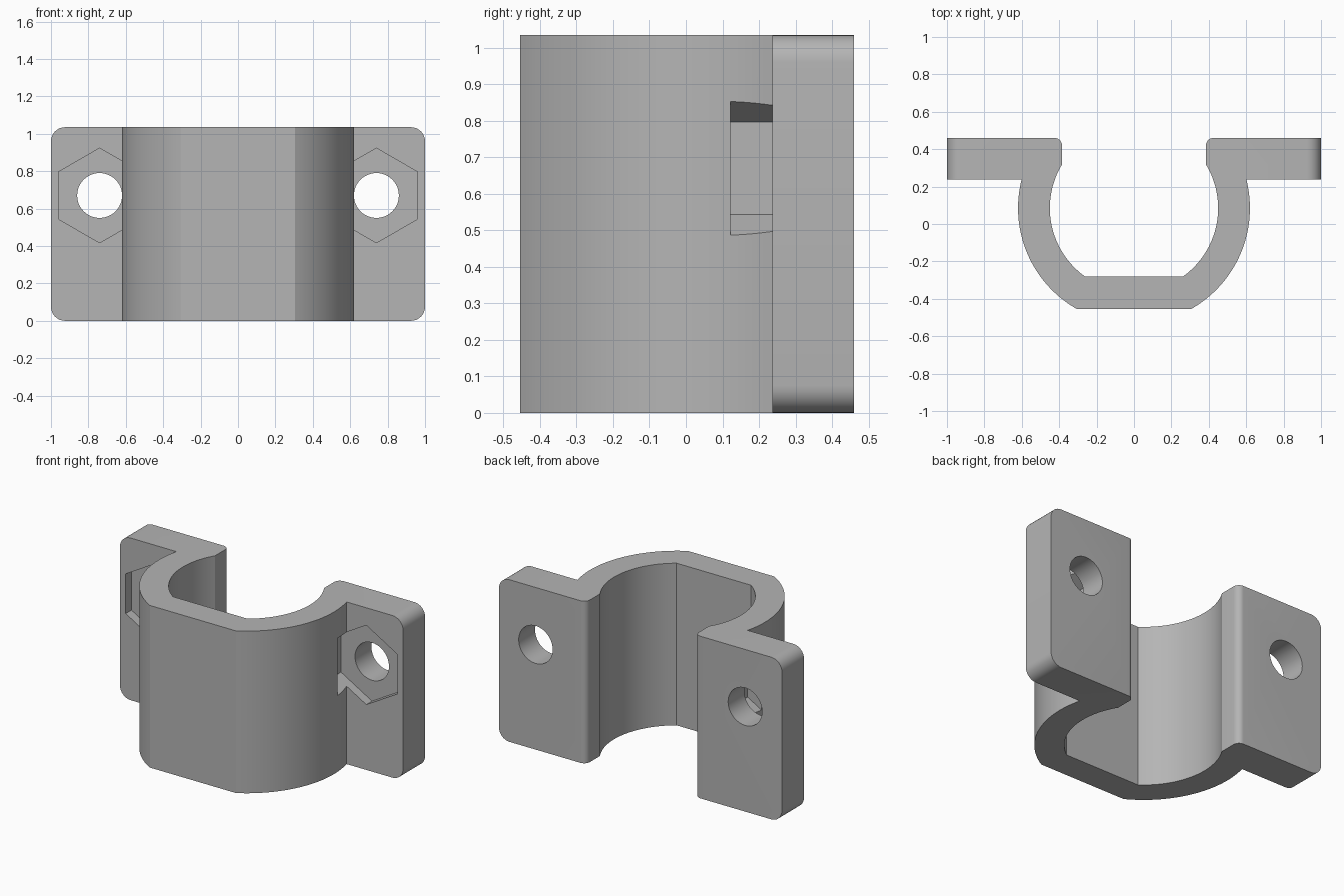
import bpy, bmesh, math
from mathutils import Matrix

if "Cube" in bpy.data.objects:
    bpy.data.objects.remove(bpy.data.objects["Cube"], do_unlink=True)

HEIGHT = 1.035
CENTRE_Y = 0.085            # axis of the round clamp body
R_OUT, R_IN = 0.62, 0.45
FRONT, INNER_FLAT = -0.455, -0.28
WING_FRONT, WING_BACK = 0.237, 0.46
LIP_X, LIP_R, CORNER_R = 0.385, 0.04, 0.075
BOLT_X, BOLT_Z = 0.74, 0.67

grey = bpy.data.materials.new("plain grey")
grey.use_nodes = True
colour = (0.46, 0.46, 0.46, 1)
grey.diffuse_color = colour
grey.node_tree.nodes["Principled BSDF"].inputs["Base Color"].default_value = colour


def arc(cx, cy, r, a0, a1, n):
    angles = [a0 + (a1 - a0) * i / n for i in range(n + 1)]
    return [(cx + r * math.cos(a), cy + r * math.sin(a)) for a in angles]


def angle_at(y, r):
    return math.asin((y - CENTRE_Y) / r)


def make_object(name, bm):
    mesh = bpy.data.meshes.new(name)
    bm.to_mesh(mesh)
    bm.free()
    mesh.materials.append(grey)
    obj = bpy.data.objects.new(name, mesh)
    bpy.context.collection.objects.link(obj)
    return obj


def prism_along_y(name, x, radius, sides, y0, y1):
    bm = bmesh.new()
    place = (Matrix.Translation((x, (y0 + y1) / 2, BOLT_Z))
             @ Matrix.Rotation(math.pi / 2, 4, "X"))
    bmesh.ops.create_cone(bm, cap_ends=True, segments=sides, radius1=radius,
                          radius2=radius, depth=y1 - y0, matrix=place)
    return make_object(name, bm)


# Half outline: outer arc, wing, rounded lip, inner arc
half = arc(0, CENTRE_Y, R_OUT, angle_at(FRONT, R_OUT), angle_at(WING_FRONT, R_OUT), 32)
half += [(1, WING_FRONT), (1, WING_BACK)]
half += arc(LIP_X + LIP_R, WING_BACK - LIP_R, LIP_R, math.pi / 2, math.pi, 8)
lip_y = CENTRE_Y + math.sqrt(R_IN ** 2 - LIP_X ** 2)
half += arc(0, CENTRE_Y, R_IN, angle_at(lip_y, R_IN), angle_at(INNER_FLAT, R_IN), 32)
outline = half + [(-x, y) for x, y in reversed(half)]

# Clamp body: extruded outline with rounded wing corners
bm = bmesh.new()
base = bm.faces.new([bm.verts.new((x, y, 0)) for x, y in outline])
top = bmesh.ops.extrude_face_region(bm, geom=[base])
bmesh.ops.translate(bm, vec=(0, 0, HEIGHT),
                    verts=[v for v in top["geom"] if isinstance(v, bmesh.types.BMVert)])
bmesh.ops.recalc_face_normals(bm, faces=bm.faces)
corners = [e for e in bm.edges
           if all(abs(v.co.x) > 0.99 for v in e.verts)
           and abs(e.verts[0].co.z - e.verts[1].co.z) < 0.01]
bmesh.ops.bevel(bm, geom=corners, offset=CORNER_R, segments=8, profile=0.5,
                affect="EDGES")
clamp = make_object("clamp_body", bm)

# Bolt holes and hexagonal nut pockets on both wings
cutters = []
for side, sx in (("left", 1), ("right", -1)):
    cutters.append(prism_along_y(side + "_nut_cutter", sx * BOLT_X, 0.253, 6, 0.122, 0.295))
    cutters.append(prism_along_y(side + "_bolt_cutter", sx * BOLT_X, 0.12, 48, 0.2, 0.6))

bpy.ops.object.select_all(action="DESELECT")
clamp.select_set(True)
bpy.context.view_layer.objects.active = clamp
for cutter in cutters:
    cutter.hide_render = True
    cut = clamp.modifiers.new(cutter.name, "BOOLEAN")
    cut.object = cutter
    cut.operation = "DIFFERENCE"
    cut.solver = "EXACT"
    bpy.ops.object.modifier_apply(modifier=cut.name)
for cutter in cutters:
    bpy.data.objects.remove(cutter, do_unlink=True)

bpy.ops.object.shade_smooth_by_angle(angle=math.radians(25))
